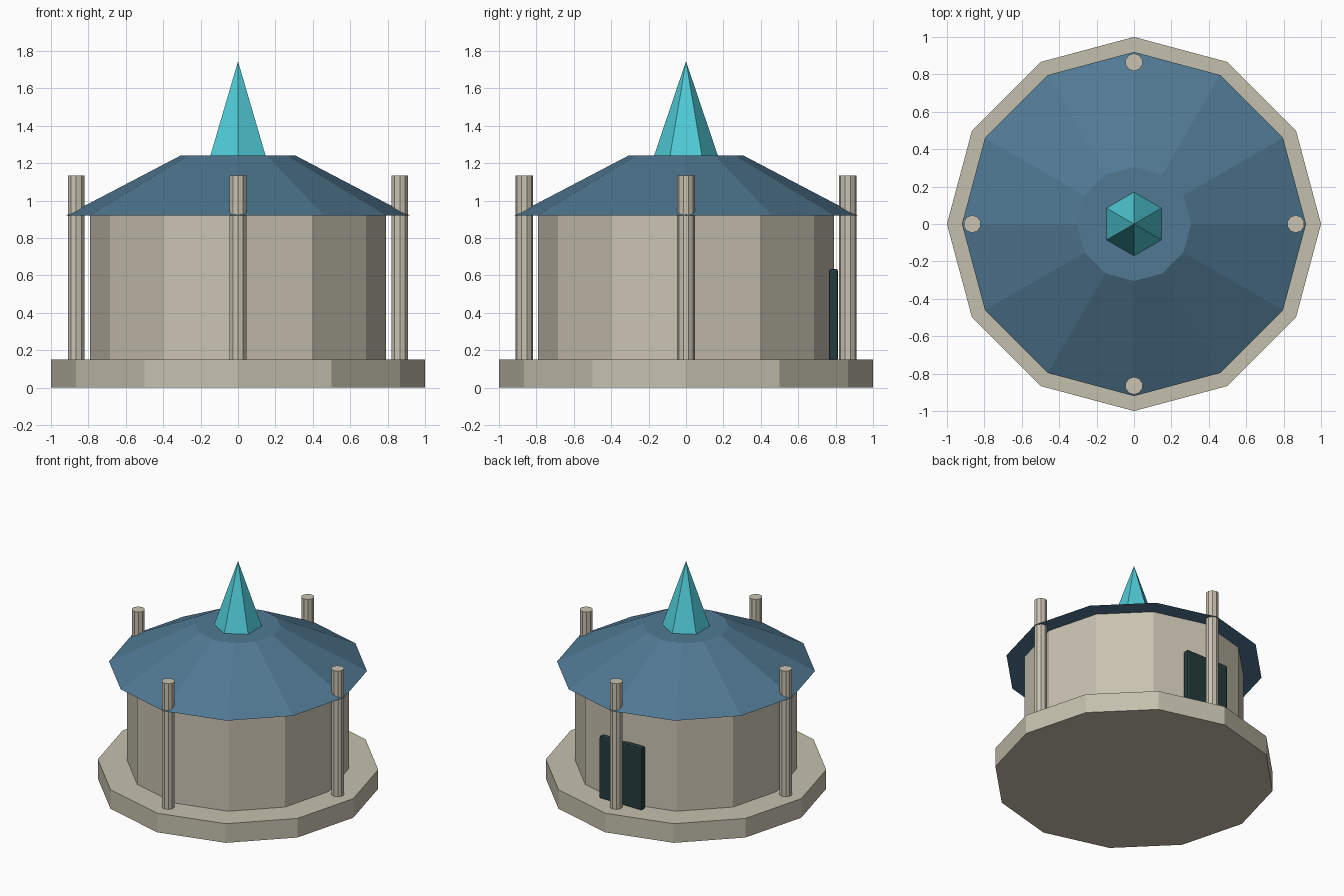
import bpy
from math import radians, sin, cos

cube = bpy.data.objects.get("Cube")
if cube:
    bpy.data.objects.remove(cube, do_unlink=True)


def material(name, rgb):
    mat = bpy.data.materials.new(name)
    mat.use_nodes = True
    colour = (*rgb, 1.0)
    mat.diffuse_color = colour
    mat.node_tree.nodes["Principled BSDF"].inputs["Base Color"].default_value = colour
    return mat


base_stone = material("base stone", (0.56, 0.53, 0.42))
wall_stone = material("wall stone", (0.58, 0.54, 0.44))
roof_blue = material("slate blue", (0.08, 0.19, 0.29))
spire_teal = material("bright turquoise", (0.08, 0.60, 0.68))
door_green = material("dark green", (0.018, 0.045, 0.044))


def tapered(name, sides, r_bottom, r_top, z0, z1, mat, x=0.0, y=0.0):
    """Flat-shaded prism, frustum or cone with a corner pointing to the back."""
    bpy.ops.mesh.primitive_cone_add(
        vertices=sides, radius1=r_bottom, radius2=r_top,
        depth=z1 - z0, location=(x, y, (z0 + z1) / 2))
    obj = bpy.context.object
    obj.name = name
    obj.data.materials.append(mat)
    return obj


BASE_TOP, EAVES, ROOF_TOP = 0.15, 0.92, 1.242

# Twelve-sided body
tapered("base", 12, 1.0, 1.0, 0.0, BASE_TOP, base_stone)
tapered("wall", 12, 0.79, 0.79, BASE_TOP, EAVES, wall_stone)
tapered("roof", 12, 0.92, 0.305, EAVES, ROOF_TOP, roof_blue)

# Six-sided spire
tapered("spire", 6, 0.17, 0.0, ROOF_TOP, 1.745, spire_teal)

# Pillars piercing the eaves on the four axes
for side, angle in (("left", 0), ("back", 90), ("right", 180), ("front", 270)):
    a = radians(angle)
    tapered(side + "_pillar", 10, 0.047, 0.047, BASE_TOP, 1.135, wall_stone,
            0.865 * cos(a), 0.865 * sin(a))

# Bevelled door slab at the back
bpy.ops.mesh.primitive_cube_add(size=1, location=(0, 0.789, 0.39))
door = bpy.context.object
door.name = "door"
door.scale = (0.37, 0.048, 0.49)
bpy.ops.object.transform_apply(location=False, rotation=False, scale=True)
door.data.materials.append(door_green)
bevel = door.modifiers.new("edge bevel", "BEVEL")
bevel.width = 0.012
bevel.segments = 2
